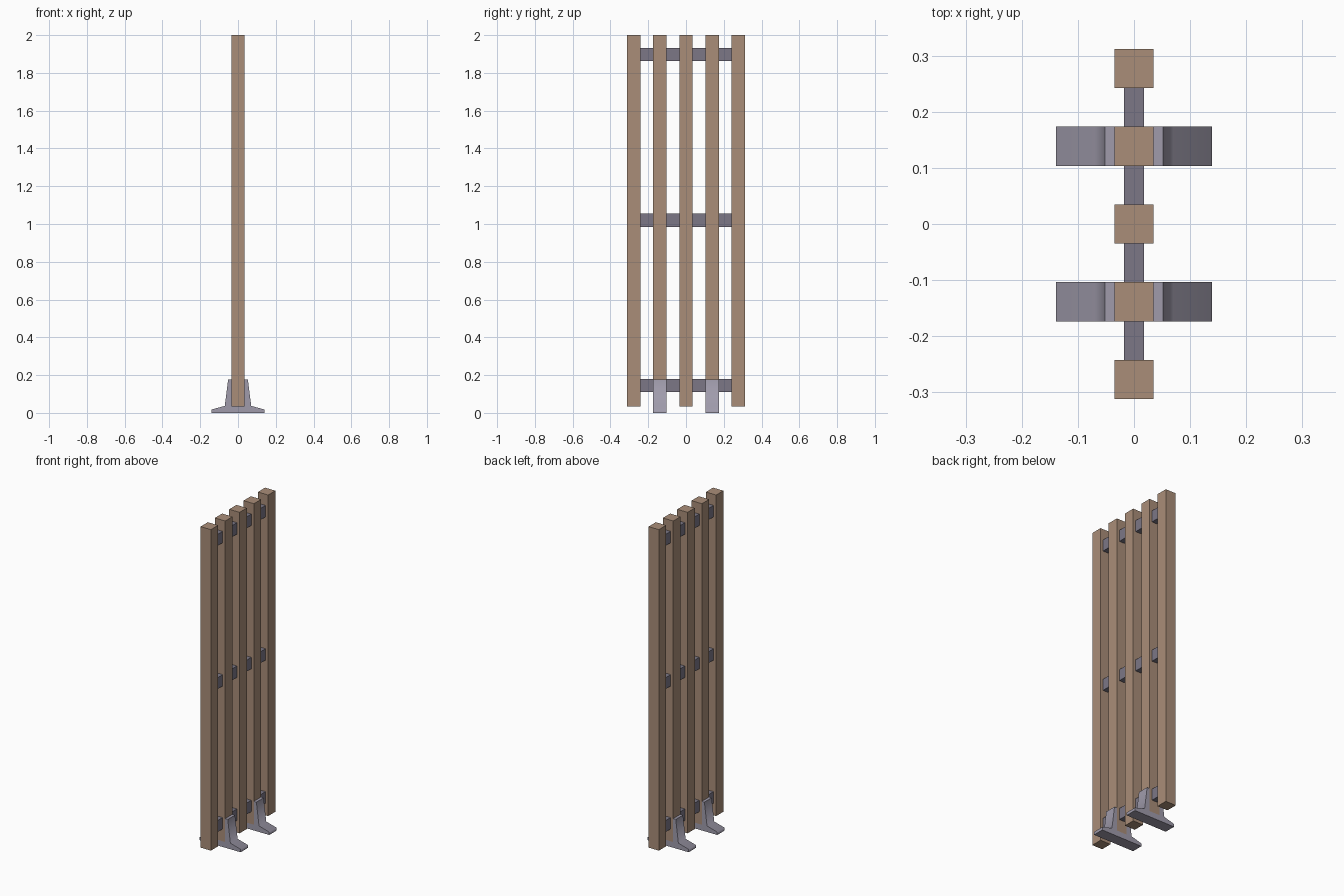
import bpy
import math

cube = bpy.data.objects.get("Cube")
if cube:
    bpy.data.objects.remove(cube, do_unlink=True)


def material(name, colour):
    mat = bpy.data.materials.new(name)
    mat.use_nodes = True
    mat.diffuse_color = (*colour, 1)
    mat.node_tree.nodes["Principled BSDF"].inputs["Base Color"].default_value = (*colour, 1)
    return mat


wood = material("brown wood", (0.40, 0.27, 0.19))
dark_metal = material("dark grey metal", (0.20, 0.185, 0.24))
light_metal = material("light grey metal", (0.35, 0.33, 0.41))


def extrude_y(name, outline, y, depth, mat):
    """Prism with an (x, z) outline, centred on y."""
    n = len(outline)
    verts = [(px, y + side * depth / 2, pz) for side in (-1, 1) for px, pz in outline]
    faces = [tuple(range(n)), tuple(range(2 * n - 1, n - 1, -1))]
    faces += [(i, i + n, (i + 1) % n + n, (i + 1) % n) for i in range(n)]
    mesh = bpy.data.meshes.new(name)
    mesh.from_pydata(verts, [], faces)
    mesh.materials.append(mat)
    obj = bpy.data.objects.new(name, mesh)
    bpy.context.collection.objects.link(obj)
    return obj


def box(name, width, bottom, top, y, depth, mat):
    h = width / 2
    return extrude_y(name, [(-h, bottom), (h, bottom), (h, top), (-h, top)], y, depth, mat)


POST = 0.07
PITCH = 0.1385
FLOOR = 0.035

# Five upright posts
for i in range(-2, 3):
    box(f"post_{i + 3}", POST, FLOOR, 2, i * PITCH, POST, wood)

# Short rails bridging the gaps between posts at three heights
for level, z in (("lower", 0.11), ("middle", 0.985), ("upper", 1.862)):
    for i in range(4):
        box(f"{level}_rail_{i + 1}", POST / 2, z, z + POST, (i - 1.5) * PITCH,
            PITCH - POST, dark_metal)

# Flared feet that clasp two of the posts
half = [(0.139, 0), (0.139, 0.018), (0.07, 0.037), (0.052, 0.178), (0.035, 0.178), (0.035, FLOOR)]
outline = half + [(-x, z) for x, z in reversed(half)]
for name, y in (("front_foot", -PITCH), ("back_foot", PITCH)):
    foot = extrude_y(name, outline, y, POST, light_metal)
    bpy.ops.object.select_all(action="DESELECT")
    foot.select_set(True)
    bpy.context.view_layer.objects.active = foot
    bpy.ops.object.shade_smooth_by_angle(angle=math.radians(80))
